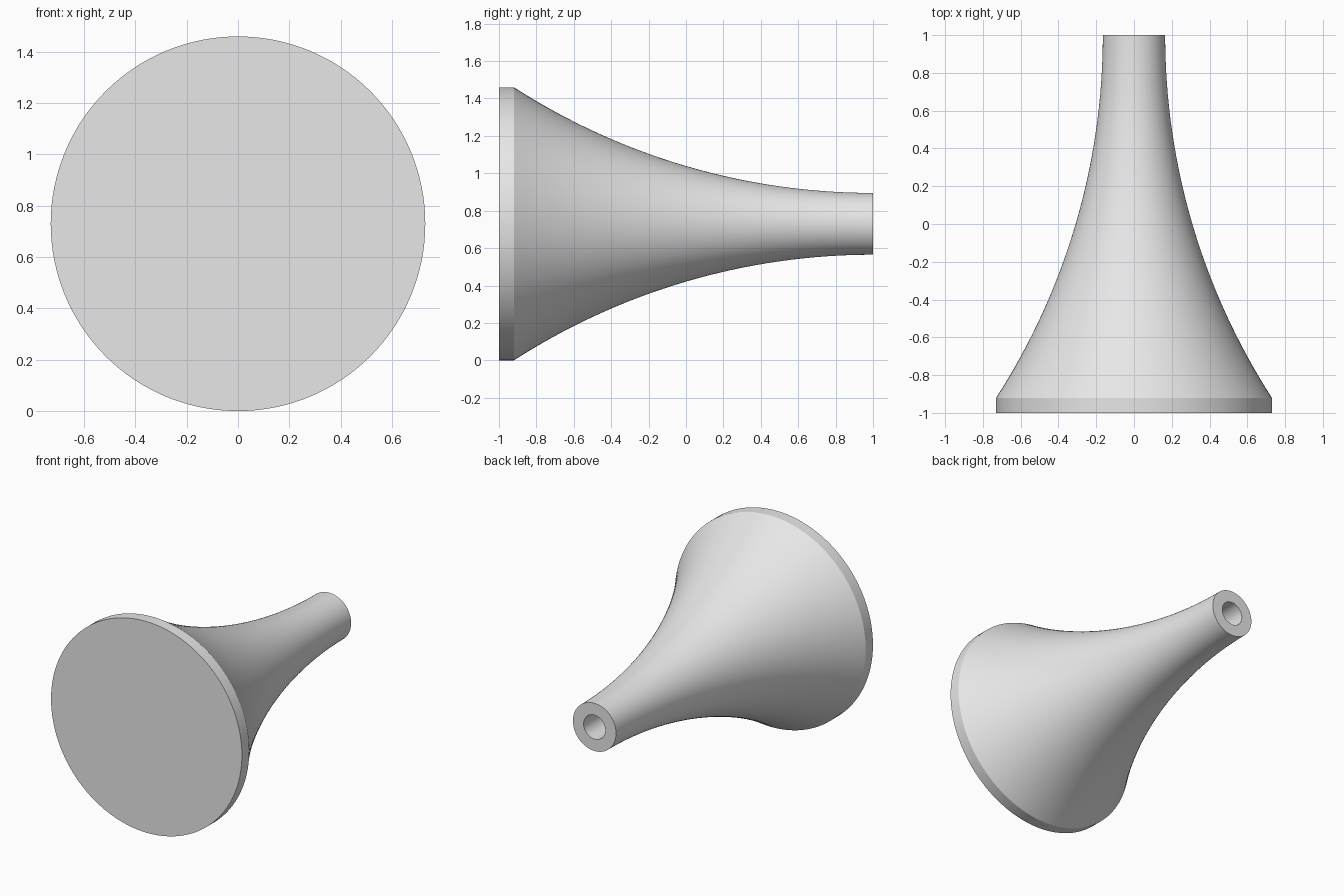
import bpy
import bmesh
import math
from mathutils import Matrix, Vector

cube = bpy.data.objects.get("Cube")
if cube:
    bpy.data.objects.remove(cube, do_unlink=True)

# Main dimensions, lengthwise along y
RIM_RADIUS, NECK_RADIUS, BORE_RADIUS = 0.73, 0.165, 0.083
FRONT, RIM_BACK, END = -1.0, -0.92, 1.0
BORE_DEPTH = 0.5
SEGMENTS, FLARE_STEPS = 128, 32

# Single grey material
grey = bpy.data.materials.new("plain_grey")
grey.use_nodes = True
color = (0.8, 0.8, 0.8, 1.0)
grey.diffuse_color = color
grey.node_tree.nodes["Principled BSDF"].inputs["Base Color"].default_value = color


def flare_profile():
    """Circular arc from the rim, running parallel to the axis at the neck."""
    length = END - RIM_BACK
    drop = RIM_RADIUS - NECK_RADIUS
    arc = (length ** 2 + drop ** 2) / (2 * drop)
    sweep = math.asin(length / arc)
    points = []
    for i in range(FLARE_STEPS + 1):
        a = sweep * (1 - i / FLARE_STEPS)
        points.append((NECK_RADIUS + arc * (1 - math.cos(a)), END - arc * math.sin(a)))
    return points


# Half section: closed front disc, straight rim, flare, neck end, blind bore
profile = [(0, FRONT), (RIM_RADIUS, FRONT)] + flare_profile()
profile += [(BORE_RADIUS, END), (BORE_RADIUS, END - BORE_DEPTH), (0, END - BORE_DEPTH)]

# Revolve the section around the y axis
bm = bmesh.new()
verts = [bm.verts.new((r, y, 0)) for r, y in profile]
edges = [bm.edges.new(pair) for pair in zip(verts, verts[1:])]
bmesh.ops.spin(bm, geom=verts + edges, cent=(0, 0, 0), axis=(0, 1, 0),
               angle=math.tau, steps=SEGMENTS, use_duplicate=False)
bmesh.ops.remove_doubles(bm, verts=bm.verts, dist=0.0001)
bmesh.ops.recalc_face_normals(bm, faces=bm.faces)
bmesh.ops.transform(bm, matrix=Matrix.Translation(Vector((0, 0, RIM_RADIUS))), verts=bm.verts)

mesh = bpy.data.meshes.new("flared_horn")
bm.to_mesh(mesh)
bm.free()
mesh.materials.append(grey)
horn = bpy.data.objects.new("flared_horn", mesh)
bpy.context.collection.objects.link(horn)

# Smooth flare with crisp rim and end edges
bpy.ops.object.select_all(action="DESELECT")
horn.select_set(True)
bpy.context.view_layer.objects.active = horn
bpy.ops.object.shade_smooth_by_angle(angle=math.radians(25))
